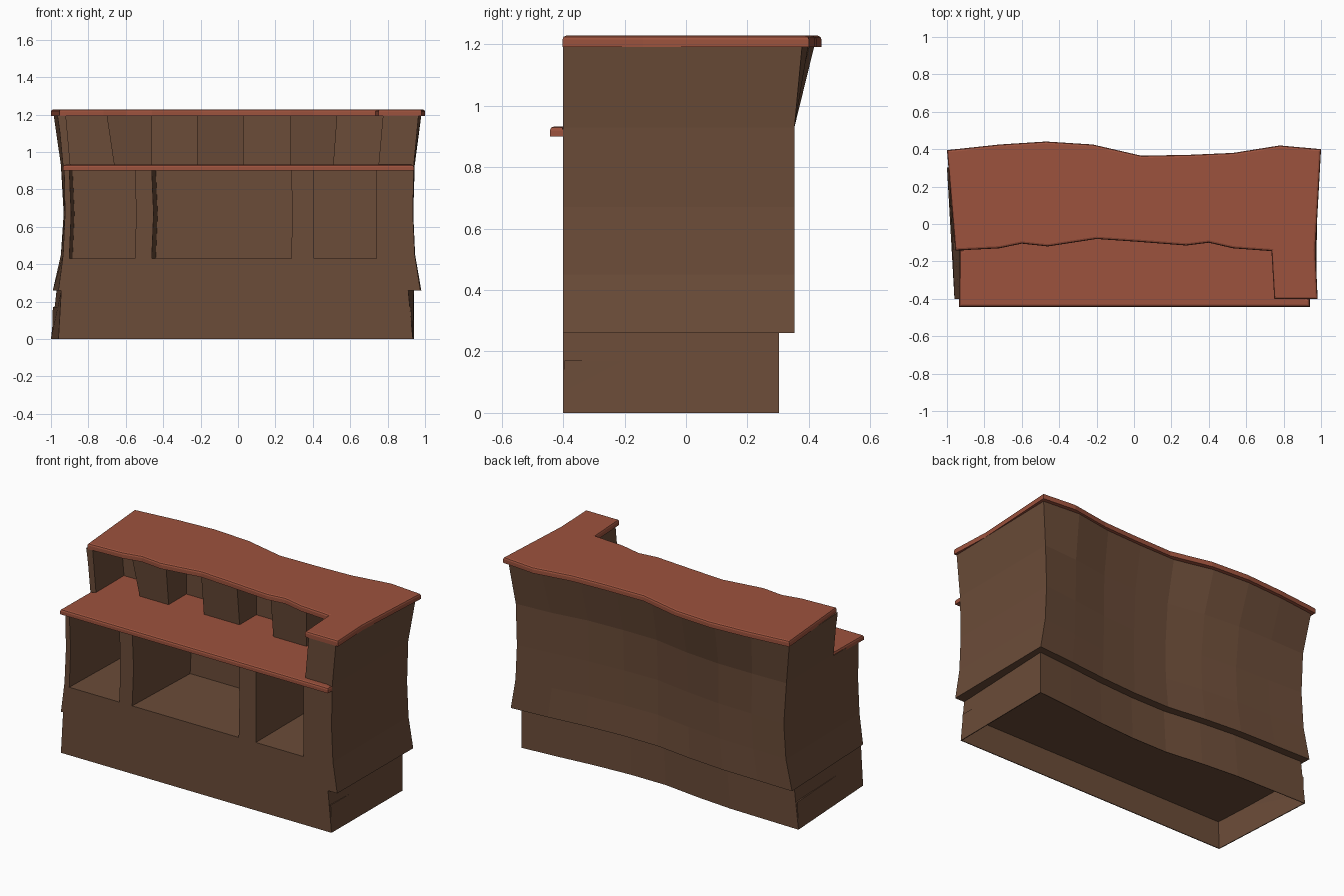
import bpy, bmesh

if "Cube" in bpy.data.objects:
    bpy.data.objects.remove(bpy.data.objects["Cube"])


def material(name, rgb):
    m = bpy.data.materials.new(name)
    m.diffuse_color = (*rgb, 1)
    m.use_nodes = True
    m.node_tree.nodes["Principled BSDF"].inputs["Base Color"].default_value = m.diffuse_color
    return m


WOOD = material("brown wood", (0.147, 0.072, 0.040))
TOP = material("red brown top", (0.335, 0.085, 0.047))


def loft(name, rings, mat, bevel=0):
    """Closed solid through rings of equal length; optionally rounds the last cap's rim."""
    bm = bmesh.new()
    vs = [[bm.verts.new(p) for p in r] for r in rings]
    n = len(rings[0])
    for a, b in zip(vs, vs[1:]):
        for i in range(n):
            j = (i + 1) % n
            bm.faces.new((a[i], a[j], b[j], b[i]))
    bm.faces.new(vs[0][::-1])
    cap = bm.faces.new(vs[-1])
    bmesh.ops.recalc_face_normals(bm, faces=bm.faces)
    if bevel:
        bmesh.ops.bevel(bm, geom=list(cap.edges), offset=bevel, segments=2,
                        profile=0.5, affect='EDGES')
    me = bpy.data.meshes.new(name)
    bm.to_mesh(me)
    bm.free()
    me.materials.append(mat)
    ob = bpy.data.objects.new(name, me)
    bpy.context.collection.objects.link(ob)
    return ob


def flat(points, z):
    return [(x, y, z) for x, y in points]


def contour(z, lf, lb, rf, rb, y, wave):
    """Plan outline: straight front, tapering ends, wavy back."""
    n = len(wave) - 1
    back = [(rb + (lb - rb) * i / n, y + w, z) for i, w in enumerate(wave[::-1])]
    return [(lf, -0.4, z), (rf, -0.4, z)] + back


# Back waves, listed from left to right
W_LOW = [0, -.005, -.01, -.03, -.06, -.06, -.045, -.02, 0]
W_MID = [0, -.01, -.015, -.04, -.075, -.07, -.055, -.025, 0]
W_HIGH = [-.005, 0, 0, -.02, -.06, -.06, -.05, -.015, 0]
W_TOP = [-.005, .025, .04, .025, -.032, -.03, -.02, .02, 0]

# Plinth with a hollow underside
p0 = contour(0, -.96, -1.0, .935, .94, .303, W_LOW)
p1 = contour(.26, -.945, -.97, .91, .94, .303, W_LOW)
inner = [(x * .995, y * .987, z) for x, y, z in p0]
loft("plinth", [[(x * .995, y, .17) for x, y, z in inner], inner, p0, p1], WOOD)

# Body with pinched ends and flaring back
body = loft("body", [
    contour(.26, -.96, -.99, .975, .98, .353, W_LOW),
    contour(.45, -.935, -.947, .945, .947, .353, W_MID),
    contour(.67, -.925, -.932, .935, .937, .353, W_MID),
    contour(.93, -.93, -.947, .94, .945, .353, W_HIGH),
    contour(1.195, -.955, -.985, .965, .98, .378, W_TOP)], WOOD)

# Cutters: three open compartments below the counter
cutters = []
for xf0, xb0, x1, mid in ((-.905, -.885, -.55, .01), (-.465, -.44, .285, .01), (.405, .405, .74, 0)):
    cutters.append(loft("compartment_cutter", [
        flat([(xf0 + d, -.5), (x1 + d / 2, -.5), (x1 + d / 2, .15), (xb0 + d, .15)], z)
        for z, d in ((.43, 0), (.67, mid), (.905, 0))], WOOD))


# Cutter: space above the counter, leaving three blocks, left wall and right pillar
def upper_space(z, left, b1, b3, right, front):
    back = .14
    pts = [(-1.2, -.6), (right, -.6), (right, back)]
    for x0, x1, dy in ((.28, b3, -.02), (-.22, .03, 0), (b1, -.46, -.01)):
        pts += [(x1, back), (x1, front + dy), (x0, front + dy), (x0, back)]
    pts += [(left, back), (left, -.14), (-1.2, -.14)]
    return flat(pts, z)


cutters.append(loft("upper_cutter", [
    upper_space(.915, -.895, -.66, .51, .75, -.025),
    upper_space(1.25, -.925, -.71, .535, .78, -.06)], WOOD))

bpy.context.view_layer.objects.active = body
for c in cutters:
    c.hide_render = True
    mod = body.modifiers.new("cut", 'BOOLEAN')
    mod.operation = 'DIFFERENCE'
    mod.solver = 'EXACT'
    mod.object = c
    bpy.ops.object.modifier_apply(modifier=mod.name)
for c in cutters:
    bpy.data.objects.remove(c)

# Work counter
counter = [(-.935, -.443), (.94, -.443), (.94, -.4), (.92, -.398), (.92, .17), (-.915, .17),
           (-.915, -.14), (-.93, -.141)]
loft("work_counter", [flat(counter, .90), flat(counter, .932)], TOP, .012)

# Upper top with wavy edges and an arm over the right pillar
front = [(-.955, -.142), (-.72, -.13), (-.6, -.105), (-.46, -.12), (-.2, -.08), (.02, -.095),
         (.28, -.115), (.4, -.1), (.53, -.13), (.735, -.145), (.75, -.402), (.982, -.402), (.97, -.14)]
back = [(1, .4), (.78, .42), (.53, .38), (.3, .37), (.04, .365), (-.22, .425), (-.47, .441),
        (-.72, .425), (-1, .395)]
loft("upper_top", [flat(front + back, 1.192), flat(front + back, 1.228)], TOP, .012)
